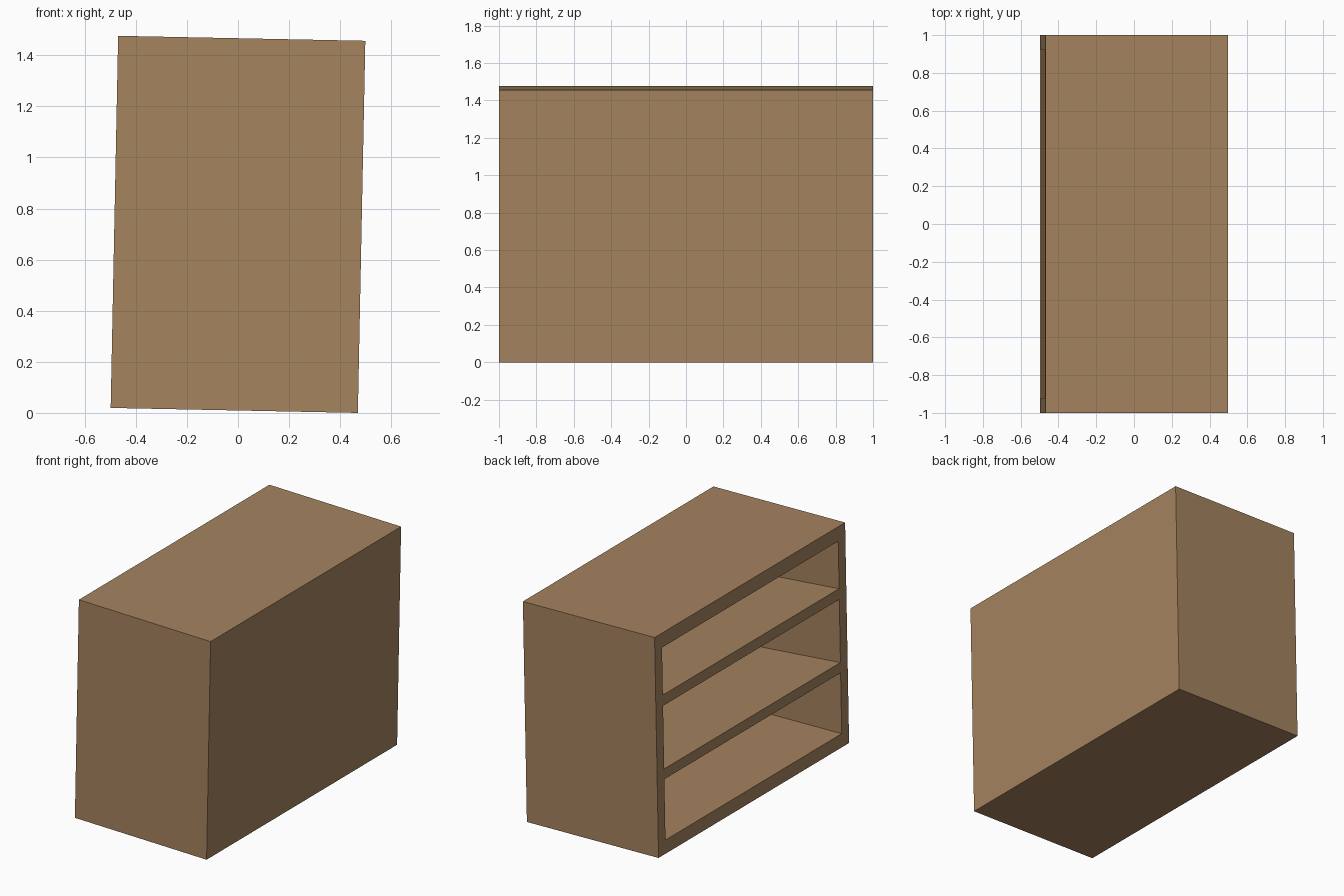
import bpy, bmesh, math
from mathutils import Matrix

cube = bpy.data.objects.get("Cube")
if cube:
    bpy.data.objects.remove(cube, do_unlink=True)

WIDTH, DEPTH, HEIGHT = 2.0, 0.968, 1.457
SIDE, BACK = 0.075, 0.07
FLOOR_TILT = math.tan(math.radians(4))
LEAN = math.radians(1.15)

wood = bpy.data.materials.new("warm_wood")
wood.use_nodes = True
colour = (0.376, 0.227, 0.114, 1)
wood.diffuse_color = colour
bsdf = next(n for n in wood.node_tree.nodes if n.type == 'BSDF_PRINCIPLED')
bsdf.inputs["Base Color"].default_value = colour
bsdf.inputs["Roughness"].default_value = 0.8


def prism(name, profile, width):
    """Extrude an x-z profile along y, centred on y = 0."""
    bm = bmesh.new()
    face = bm.faces.new([bm.verts.new((x, -width / 2, z)) for x, z in profile])
    moved = bmesh.ops.extrude_face_region(bm, geom=[face])["geom"]
    bmesh.ops.translate(bm, vec=(0, width, 0),
                        verts=[v for v in moved if isinstance(v, bmesh.types.BMVert)])
    bmesh.ops.recalc_face_normals(bm, faces=bm.faces)
    mesh = bpy.data.meshes.new(name)
    bm.to_mesh(mesh)
    bm.free()
    mesh.materials.append(wood)
    obj = bpy.data.objects.new(name, mesh)
    bpy.context.collection.objects.link(obj)
    return obj


# Solid cabinet body
x, z = DEPTH / 2, HEIGHT / 2
cabinet = prism("cabinet", [(-x, -z), (x, -z), (x, z), (-x, z)], WIDTH)

# Three compartments: ceiling and floor below the top, and whether each slopes inward
compartments = [(0.095, 0.409, 0, 1), (0.48, 0.897, 1, 1), (0.965, 1.367, 1, 0)]
front, inner = -x - 0.1, x - BACK
for i, (top, bottom, slope_top, slope_bottom) in enumerate(compartments):
    def height(drop, slope, px):
        return z - drop - slope * FLOOR_TILT * (px + x)
    profile = [(front, height(bottom, slope_bottom, front)),
               (inner, height(bottom, slope_bottom, inner)),
               (inner, height(top, slope_top, inner)),
               (front, height(top, slope_top, front))]
    cutter = prism("compartment_cutter", profile, WIDTH - 2 * SIDE)
    cutter.hide_render = True
    cut = cabinet.modifiers.new("compartment", 'BOOLEAN')
    cut.operation, cut.solver, cut.object = 'DIFFERENCE', 'EXACT', cutter
    bpy.context.view_layer.objects.active = cabinet
    bpy.ops.object.modifier_apply(modifier=cut.name)
    bpy.data.objects.remove(cutter, do_unlink=True)

# Lean the cabinet slightly and rest its lowest edge on the ground
cabinet.data.transform(Matrix.Rotation(LEAN, 4, 'Y'))
lowest = min(v.co.z for v in cabinet.data.vertices)
cabinet.data.transform(Matrix.Translation((0, 0, -lowest)))
